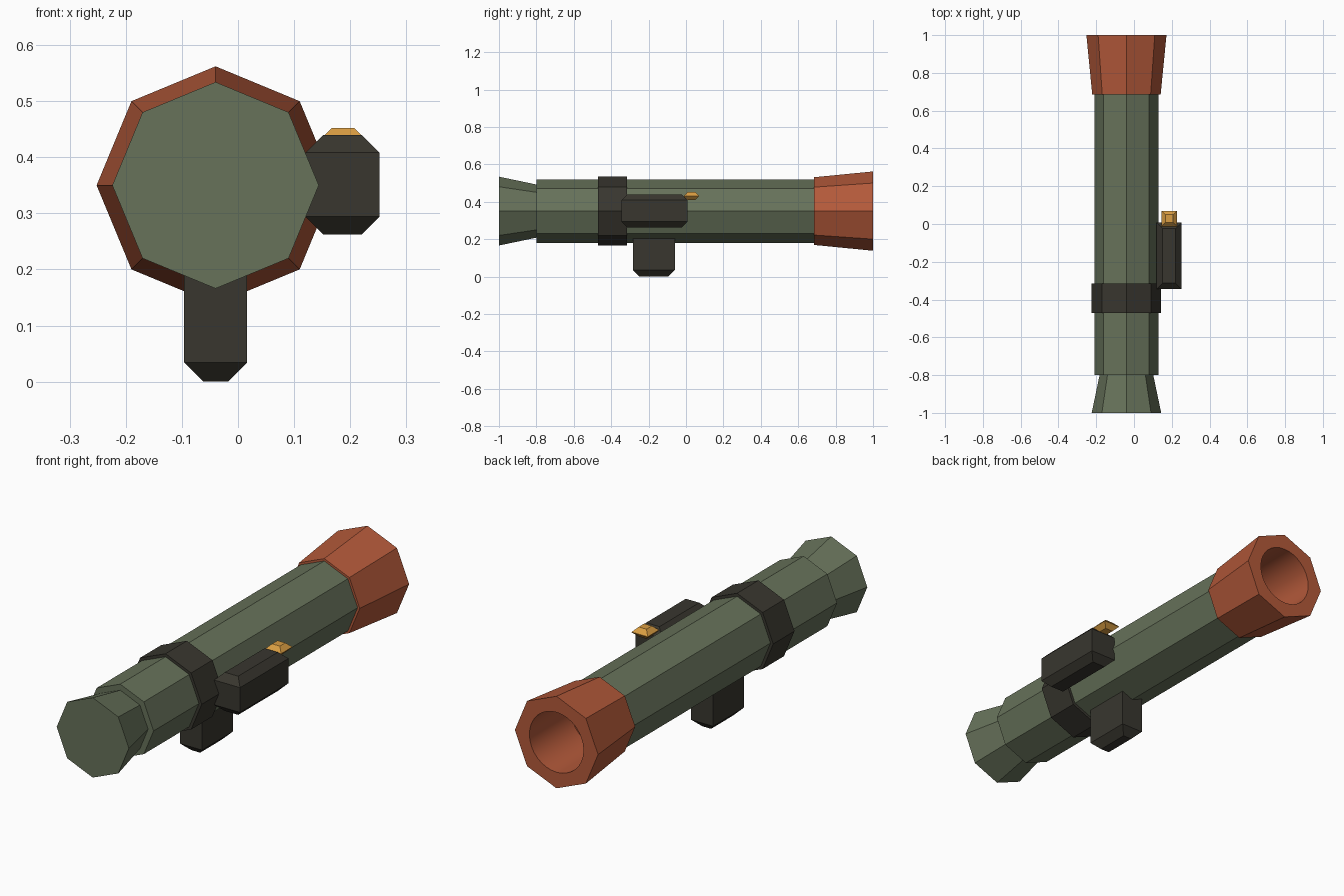
import bpy
import bmesh
import math

AXIS_X, AXIS_Z = -0.04, 0.35  # centre line of the tube

cube = bpy.data.objects.get("Cube")
if cube:
    bpy.data.objects.remove(cube, do_unlink=True)


def material(name, rgb):
    mat = bpy.data.materials.new(name)
    mat.use_nodes = True
    mat.diffuse_color = (*rgb, 1)
    for node in mat.node_tree.nodes:
        if node.type == 'BSDF_PRINCIPLED':
            node.inputs["Base Color"].default_value = (*rgb, 1)
            node.inputs["Roughness"].default_value = 0.8
    return mat


green = material("olive green", (0.135, 0.168, 0.102))
orange = material("rust orange", (0.45, 0.1, 0.042))
dark = material("dark grey", (0.04, 0.037, 0.028))
yellow = material("amber", (0.7, 0.34, 0.055))


def finish(bm, name, mat):
    bmesh.ops.recalc_face_normals(bm, faces=bm.faces)
    mesh = bpy.data.meshes.new(name)
    bm.to_mesh(mesh)
    bm.free()
    mesh.materials.append(mat)
    obj = bpy.data.objects.new(name, mesh)
    bpy.context.collection.objects.link(obj)
    return obj


def ring(bm, radius, y, sides=8):
    angles = [math.tau * i / sides for i in range(sides)]
    return [bm.verts.new((AXIS_X + radius * math.cos(a), y,
                          AXIS_Z + radius * math.sin(a))) for a in angles]


def skin(bm, first, second, smooth=False):
    n = len(first)
    for i in range(n):
        j = (i + 1) % n
        face = bm.faces.new((first[i], first[j], second[j], second[i]))
        face.smooth = smooth


def barrel(name, mat, r0, y0, r1, y1):
    """Closed octagonal section along the tube axis."""
    bm = bmesh.new()
    a, b = ring(bm, r0, y0), ring(bm, r1, y1)
    skin(bm, a, b)
    bm.faces.new(a)
    bm.faces.new(b)
    return finish(bm, name, mat)


def chamfered_box(name, mat, low, high, inset, top=True):
    """Box whose bottom, and optionally top, slopes in on all four sides."""
    bm = bmesh.new()
    levels = [(low[2], inset), (low[2] + inset, 0)]
    levels += [(high[2] - inset, 0), (high[2], inset)] if top else [(high[2], 0)]
    loops = []
    for z, d in levels:
        x0, x1, y0, y1 = low[0] + d, high[0] - d, low[1] + d, high[1] - d
        corners = ((x0, y0), (x1, y0), (x1, y1), (x0, y1))
        loops.append([bm.verts.new((x, y, z)) for x, y in corners])
    for a, b in zip(loops, loops[1:]):
        skin(bm, a, b)
    bm.faces.new(loops[0])
    bm.faces.new(loops[-1])
    return finish(bm, name, mat)


def muzzle_with_bore(name, mat, r0, y0, r1, y1, bore, depth, step=4):
    """Flared octagonal section with a smooth round bore in its far end."""
    bm = bmesh.new()
    a, b = ring(bm, r0, y0), ring(bm, r1, y1)
    mouth = ring(bm, bore, y1, 8 * step)
    floor = ring(bm, bore, y1 - depth, 8 * step)
    skin(bm, a, b)
    skin(bm, mouth, floor, smooth=True)
    bm.faces.new(a)
    bm.faces.new(floor)
    # Rim: one face for each side of the octagon
    for i in range(8):
        arc = [mouth[(i * step + k) % len(mouth)] for k in range(step, -1, -1)]
        bm.faces.new([b[i], b[(i + 1) % 8]] + arc)
    obj = finish(bm, name, mat)
    for edge in obj.data.edges:
        ends = [obj.data.vertices[v].co.y for v in edge.vertices]
        edge.use_edge_sharp = abs(ends[0] - ends[1]) < 1e-5
    return obj


# Tube sections
barrel("main_tube", green, 0.17, -0.8, 0.17, 0.69)
barrel("front_flare", green, 0.184, -1.0, 0.14, -0.79)
barrel("collar", dark, 0.184, -0.47, 0.184, -0.315)
muzzle_with_bore("rear_muzzle", orange, 0.181, 0.685, 0.212, 1.0, 0.138, 0.3)

# Fittings
chamfered_box("grip", dark, (-0.096, -0.284, 0), (0.016, -0.06, 0.24), 0.034, top=False)
chamfered_box("sight_box", dark, (0.12, -0.345, 0.262), (0.252, 0.008, 0.44), 0.032)
chamfered_box("sight_tip", yellow, (0.146, -0.012, 0.408), (0.228, 0.07, 0.452), 0.021)
